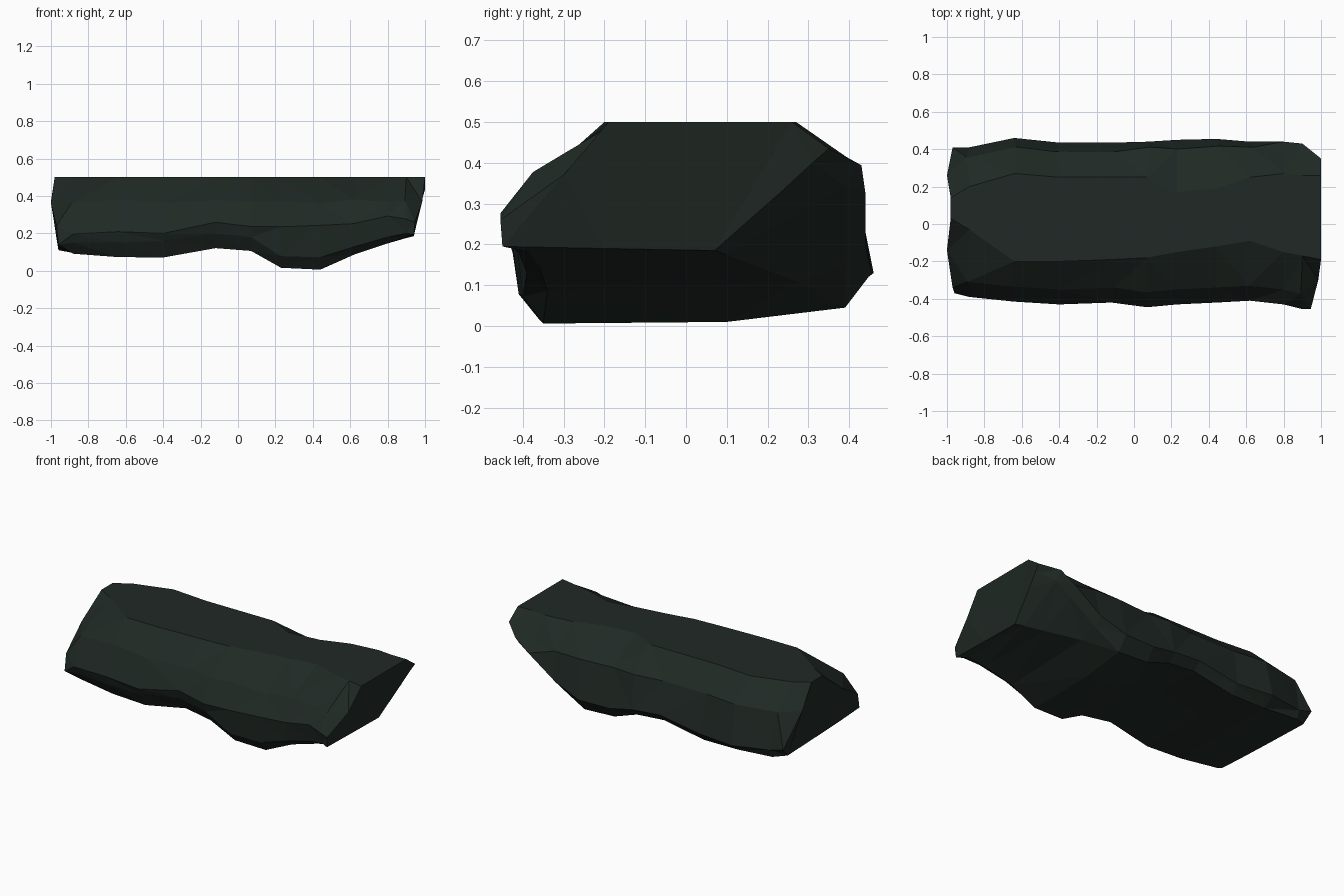
import bpy, bmesh, random

random.seed(4)

# Stations along the slab: x, top front y, front edge y, front edge z,
# bottom z, back edge y, top back y
STATIONS = [
    (-0.88, -0.03, -0.39, 0.15, 0.085, 0.41, 0.20),
    (-0.64, -0.20, -0.415, 0.15, 0.067, 0.46, 0.27),
    (-0.40, -0.20, -0.43, 0.16, 0.065, 0.435, 0.25),
    (-0.12, -0.19, -0.42, 0.20, 0.115, 0.435, 0.25),
    (0.07, -0.18, -0.445, 0.18, 0.10, 0.44, 0.25),
    (0.23, -0.15, -0.43, 0.18, 0.01, 0.45, 0.17),
    (0.44, -0.12, -0.42, 0.18, 0.0, 0.455, 0.19),
    (0.62, -0.09, -0.41, 0.20, 0.08, 0.44, 0.25),
    (0.80, -0.15, -0.43, 0.24, 0.14, 0.44, 0.27),
    (0.90, -0.17, -0.455, 0.24, 0.175, 0.43, 0.26),
]
# Broken ends, same point order as section()
LEFT_END = [(-0.98, 0.03, 0.50), (-1.0, -0.14, 0.36), (-0.97, -0.34, 0.24),
            (-0.96, -0.37, 0.14), (-0.96, -0.2, 0.13), (-0.96, 0.05, 0.12),
            (-0.96, 0.35, 0.11), (-0.97, 0.41, 0.17), (-1.0, 0.26, 0.37),
            (-0.98, 0.14, 0.50)]
RIGHT_END = [(1.0, -0.19, 0.50), (0.985, -0.30, 0.37), (0.945, -0.455, 0.26),
             (0.94, -0.45, 0.195), (0.94, -0.2, 0.19), (0.94, 0.07, 0.185),
             (0.975, 0.24, 0.335), (0.99, 0.31, 0.40), (1.0, 0.35, 0.435),
             (1.0, 0.26, 0.50)]


def section(x, ytf, yf, zf, zb, yb, ytb):
    """Chipped slab cross-section from the flat top round the underside."""
    j = lambda a: random.uniform(-a, a)
    bump = x > 0.15
    rise, mid_y, mid_z = zb + (0.045 if bump else 0.01), 0.10, zb + 0.01
    if x > 0.45:  # corner chamfer sweeps up to the back right
        rise = 0.05 + (x - 0.48) * 0.70
        mid_y, mid_z = 0.40 - (x - 0.42) * 0.63, 0.06 + (x - 0.42) * 0.24
    back_low = max(0.13, rise + 0.05)
    back_high = max(0.37, back_low + 0.02)
    return [
        (x, ytf, 0.5),
        (x + j(0.02), yf + 0.08, 0.37 + j(0.012)),
        (x, yf, zf + 0.05 + j(0.015)),
        (x, yf + 0.02, zb + (zf - zb) * 0.4 if bump else zf),
        (x, yf + 0.07, zb + 0.006),
        (x, mid_y, mid_z),
        (x, 0.39, rise),
        (x, yb, back_low),
        (x + j(0.02), yb - 0.04 + j(0.015), back_high),
        (x, ytb, 0.5),
    ]


# Rock slab: loft the sections, cap the ends, facet into triangles
rings = [LEFT_END] + [section(*s) for s in STATIONS] + [RIGHT_END]
bm = bmesh.new()
loops = [[bm.verts.new(p) for p in ring] for ring in rings]
n = len(LEFT_END)
for a, b in zip(loops, loops[1:]):
    for i in range(n):
        k = (i + 1) % n
        bm.faces.new((a[i], a[k], b[k], b[i]))
for end in (loops[0], loops[-1]):
    bm.faces.new(end)
bmesh.ops.triangulate(bm, faces=bm.faces[:])
bmesh.ops.recalc_face_normals(bm, faces=bm.faces[:])
mesh = bpy.data.meshes.new("rock_slab")
bm.to_mesh(mesh)
bm.free()

# Dark green stone
stone = bpy.data.materials.new("dark_stone")
stone.diffuse_color = (0.014, 0.022, 0.018, 1)
mesh.materials.append(stone)
slab = bpy.data.objects.new("rock_slab", mesh)
bpy.context.collection.objects.link(slab)
